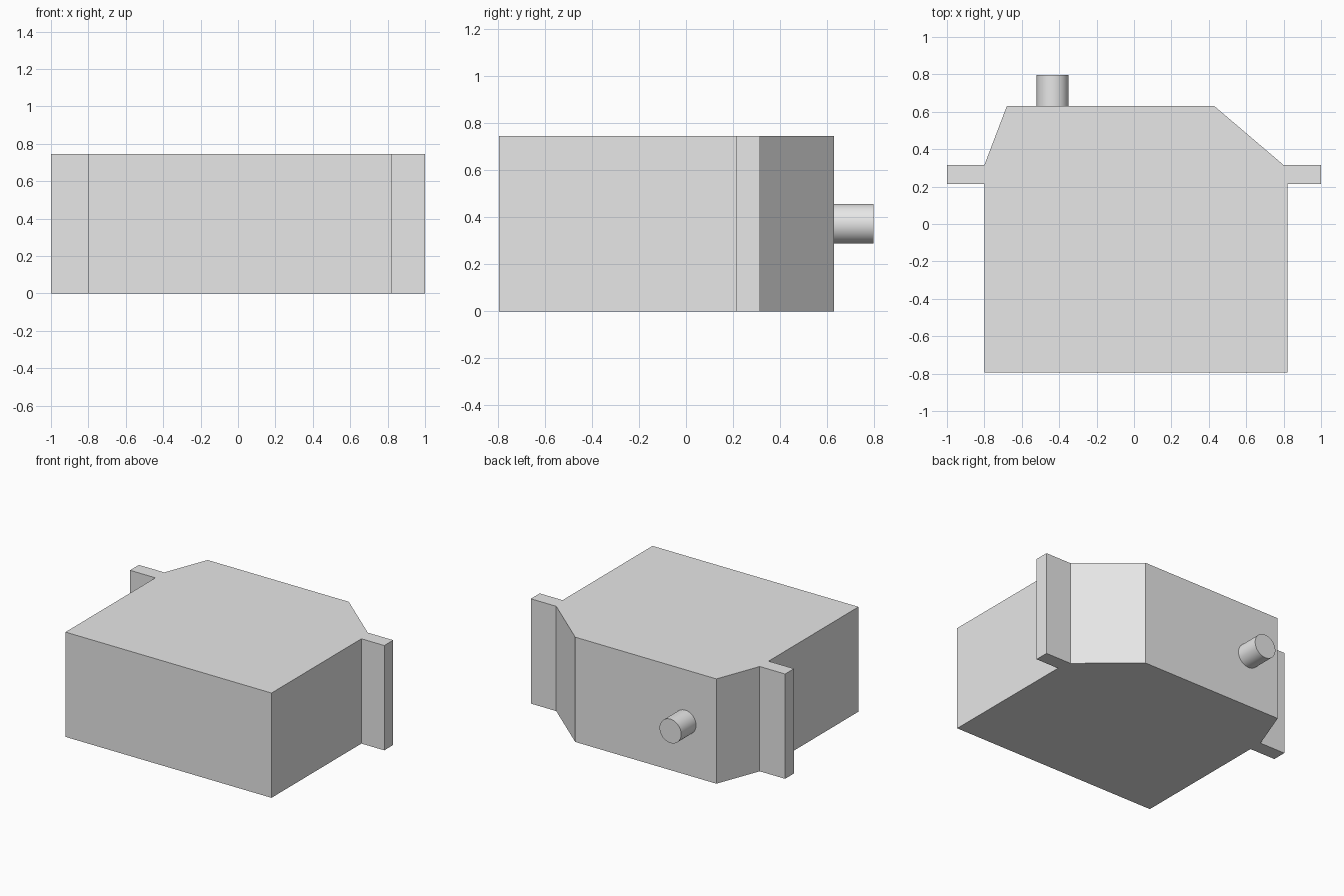
import bpy
import bmesh
from math import radians

cube = bpy.data.objects.get("Cube")
if cube:
    bpy.data.objects.remove(cube, do_unlink=True)

HEIGHT = 0.745
BACK = 0.63

# Single plain grey finish
grey = bpy.data.materials.new("light_grey")
grey.use_nodes = True
colour = (0.8, 0.8, 0.8, 1)
grey.diffuse_color = colour
grey.node_tree.nodes["Principled BSDF"].inputs["Base Color"].default_value = colour


def extrude_outline(name, outline, height):
    """Raise a closed outline on the ground into a solid prism."""
    bm = bmesh.new()
    base = bm.faces.new([bm.verts.new((x, y, 0)) for x, y in outline])
    top = bmesh.ops.extrude_face_region(bm, geom=[base])["geom"]
    verts = [v for v in top if isinstance(v, bmesh.types.BMVert)]
    bmesh.ops.translate(bm, verts=verts, vec=(0, 0, height))
    bmesh.ops.recalc_face_normals(bm, faces=bm.faces)
    mesh = bpy.data.meshes.new(name)
    bm.to_mesh(mesh)
    bm.free()
    obj = bpy.data.objects.new(name, mesh)
    bpy.context.collection.objects.link(obj)
    mesh.materials.append(grey)
    return obj


# Housing: box with side flanges and a tapered back
extrude_outline("housing", [
    (-0.8, -0.795), (0.82, -0.795),
    (0.82, 0.215), (1, 0.215), (1, 0.315), (0.8, 0.315),    # left flange
    (0.43, BACK), (-0.68, BACK),                            # tapered back
    (-0.8, 0.315), (-1, 0.315), (-1, 0.215), (-0.8, 0.215),  # right flange
], HEIGHT)

# Round spigot standing out of the back, seated slightly inside it
tip, root = 0.797, BACK - 0.02
bpy.ops.mesh.primitive_cylinder_add(
    vertices=48, radius=0.085, depth=tip - root,
    location=(-0.435, (tip + root) / 2, HEIGHT / 2),
    rotation=(radians(90), 0, 0))
spigot = bpy.context.object
spigot.name = "back_spigot"
spigot.data.materials.append(grey)
bpy.ops.object.shade_smooth_by_angle(angle=radians(30))
